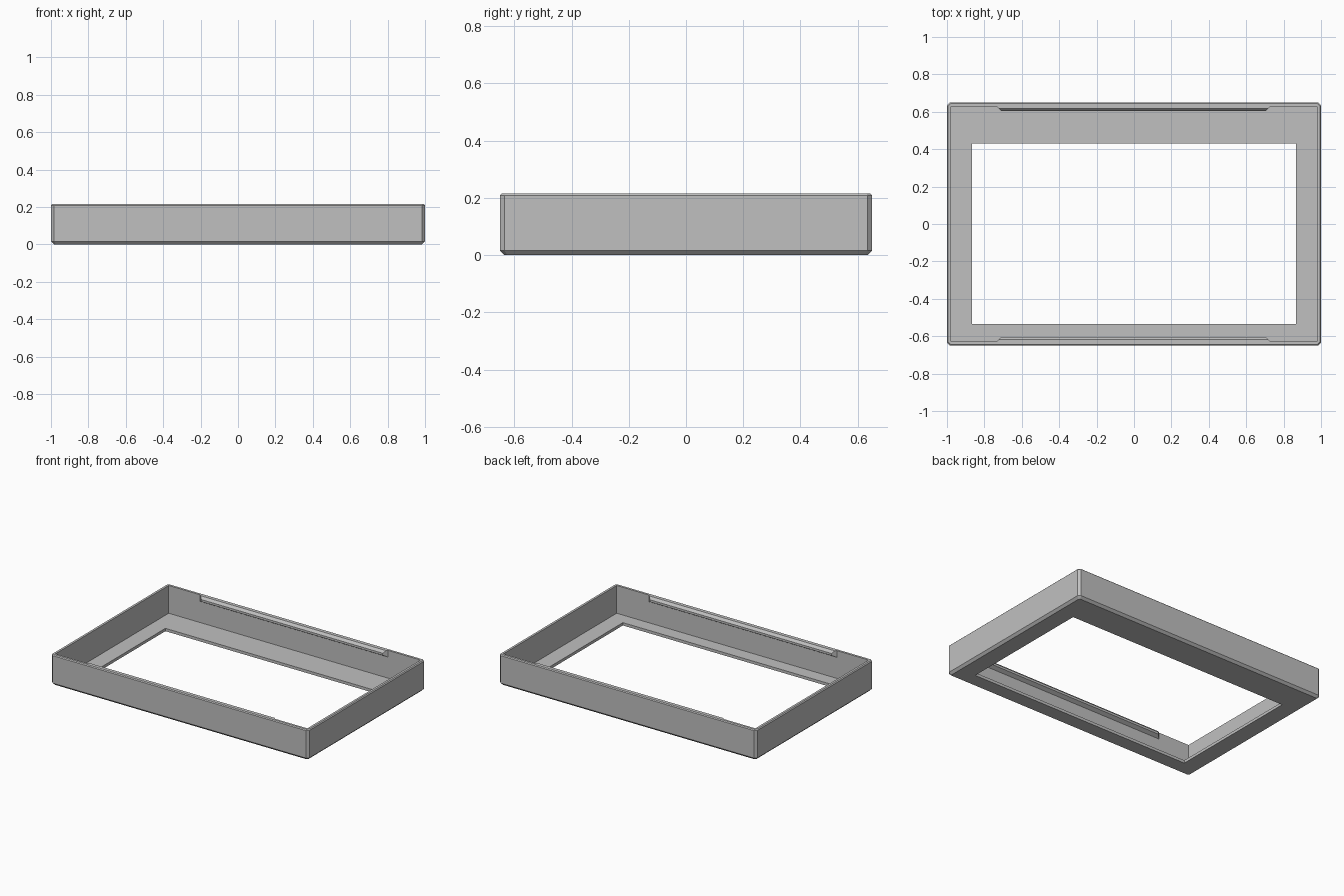
import bpy, bmesh

if "Cube" in bpy.data.objects:
    bpy.data.objects.remove(bpy.data.objects["Cube"])

HX, HY, H = 1.0, 0.65, 0.215      # half width, half depth, height
WALL, FLOOR = 0.022, 0.02         # wall and floor thickness
BEVEL, LIP = 0.016, 0.006         # lower/corner chamfer, top chamfer

grey = bpy.data.materials.new("plain_grey")
grey.diffuse_color = (0.53, 0.53, 0.53, 1)
grey.use_nodes = True
grey.node_tree.nodes["Principled BSDF"].inputs["Base Color"].default_value = grey.diffuse_color


def finish(name, bm):
    bmesh.ops.remove_doubles(bm, verts=bm.verts, dist=1e-5)
    bmesh.ops.recalc_face_normals(bm, faces=bm.faces)
    mesh = bpy.data.meshes.new(name)
    bm.to_mesh(mesh)
    bm.free()
    mesh.materials.append(grey)
    obj = bpy.data.objects.new(name, mesh)
    bpy.context.collection.objects.link(obj)


def skin(bm, rings, closed):
    # quads between successive rings of points
    rows = [[bm.verts.new(p) for p in r] for r in rings]
    pairs = list(zip(rows, rows[1:])) + ([(rows[-1], rows[0])] if closed else [])
    for a, b in pairs:
        for i in range(len(a)):
            j = (i + 1) % len(a)
            quad = (a[i], a[j], b[j], b[i])
            if len({tuple(round(c, 5) for c in v.co) for v in quad}) > 2:
                bm.faces.new(quad)
    return rows


def ring(hx, hy, c, z, oy=0.0):
    # rectangle with corners cut by c
    pts = [(hx, hy - c), (hx - c, hy), (c - hx, hy), (-hx, hy - c),
           (-hx, c - hy), (c - hx, -hy), (hx - c, -hy), (hx, c - hy)]
    return [(x, y + oy, z) for x, y in pts]


# Tray frame: outer shell, inner cavity and off-centre floor opening
opening = (0.865, 0.4825, 0.0)
bm = bmesh.new()
skin(bm, [
    ring(*opening, 0, -0.0525),
    ring(HX - BEVEL, HY - BEVEL, BEVEL * 0.6, 0),
    ring(HX, HY, BEVEL, BEVEL),
    ring(HX, HY, BEVEL, H - LIP),
    ring(HX - LIP, HY - LIP, BEVEL * 0.8, H),
    ring(HX - WALL, HY - WALL, 0, H),
    ring(HX - WALL, HY - WALL, 0, FLOOR),
    ring(*opening, FLOOR, -0.0525),
], closed=True)
finish("tray_frame", bm)

# Snap ridges along the long walls: (reach from wall, height)
profile = [(0, H), (0.010, H), (0.025, H - 0.017), (0.025, H - 0.032), (0, H - 0.047)]
for name, side in (("front_ridge", -1), ("back_ridge", 1)):
    bm = bmesh.new()
    ends = [[(s * (0.73 - d) - 0.003, side * (HY - WALL - d), z) for d, z in profile]
            for s in (-1, 1)]
    for row in skin(bm, ends, closed=False):
        bm.faces.new(row)
    finish(name, bm)
